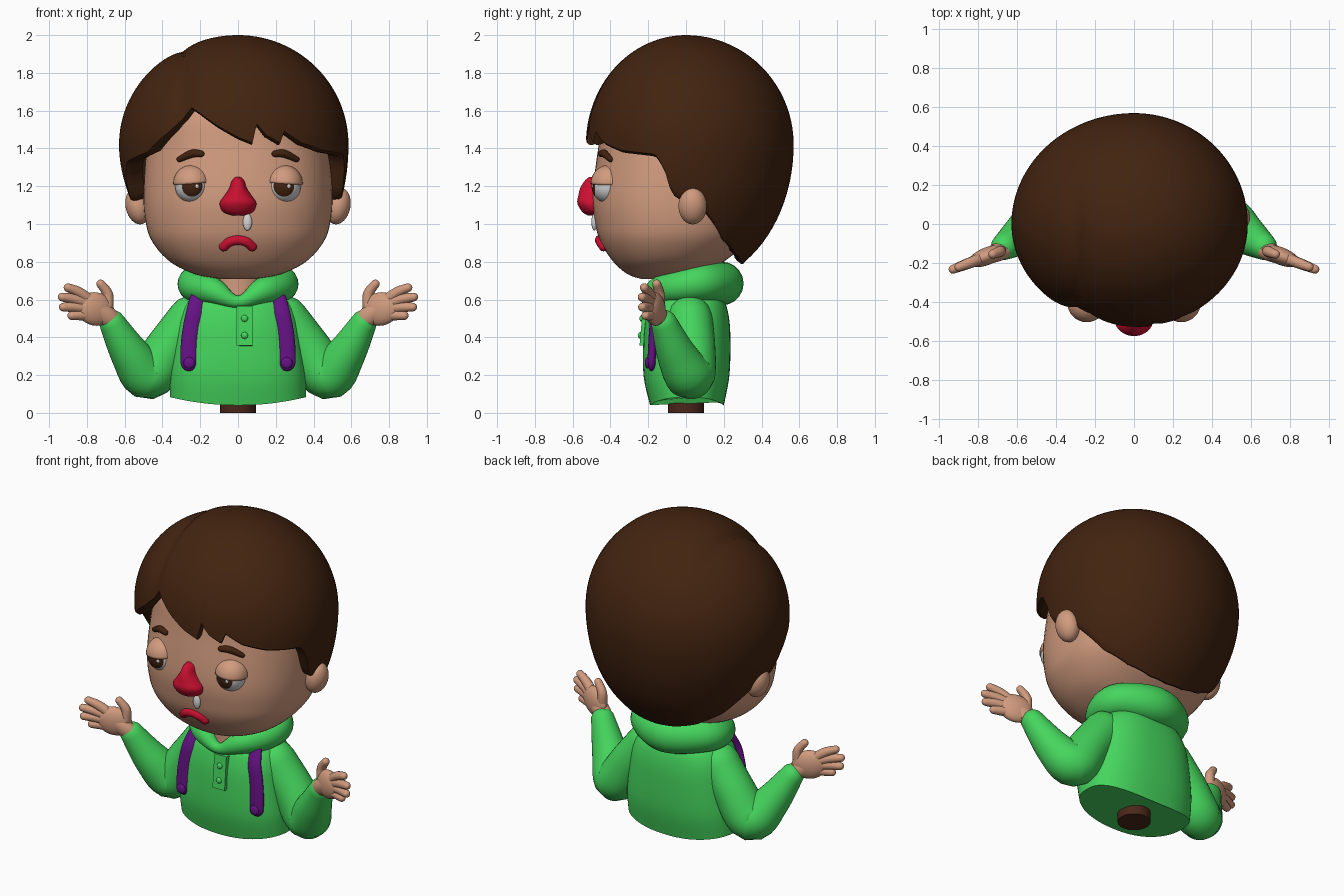
import bpy, bmesh
from math import sin, cos, pi, acos, radians, exp
from mathutils import Vector

if "Cube" in bpy.data.objects:
    bpy.data.objects.remove(bpy.data.objects["Cube"])


def material(name, r, g, b):
    m = bpy.data.materials.new(name)
    m.use_nodes = True
    m.diffuse_color = (r, g, b, 1)
    for node in m.node_tree.nodes:
        if node.type == 'BSDF_PRINCIPLED':
            node.inputs["Base Color"].default_value = (r, g, b, 1)
    return m


skin = material("skin", .64, .33, .21)
brown = material("hair brown", .055, .017, .005)
green = material("hoodie green", .06, .67, .11)
purple = material("strap purple", .13, .006, .23)
red = material("red", .6, .005, .03)
white = material("eye white", .66, .66, .66)
wood = material("peg brown", .07, .02, .01)


def finish(ob, name, mat, angle=50):
    ob.name = ob.data.name = name
    ob.data.materials.append(mat)
    bpy.ops.object.select_all(action='DESELECT')
    ob.select_set(True)
    bpy.context.view_layer.objects.active = ob
    bpy.ops.object.shade_smooth_by_angle(angle=radians(angle))
    return ob


def grid(name, rows, mat, ring=False, caps=(True, True)):
    """Skin a list of closed rings."""
    bm = bmesh.new()
    vs = [[bm.verts.new(p) for p in row] for row in rows]
    for a, b in zip(vs, vs[1:] + ([vs[0]] if ring else [])):
        for i in range(len(a)):
            bm.faces.new((a[i - 1], a[i], b[i], b[i - 1]))
    if not ring:
        for row, use in zip((vs[0], vs[-1]), caps):
            if use:
                bm.faces.new(row)
    bmesh.ops.recalc_face_normals(bm, faces=bm.faces)
    me = bpy.data.meshes.new(name)
    bm.to_mesh(me)
    bm.free()
    ob = bpy.data.objects.new(name, me)
    bpy.context.collection.objects.link(ob)
    return finish(ob, name, mat)


def smooth(pts, k, closed=False):
    """Smooth curve through the points."""
    pts = [Vector(p) for p in pts]
    n = len(pts)
    get = lambda i: pts[i % n] if closed else pts[max(0, min(n - 1, i))]
    out = []
    for i in range(n if closed else n - 1):
        a, b, c, d = (get(i + j) for j in (-1, 0, 1, 2))
        for j in range(k):
            t = j / k
            out.append(.5 * (2 * b + (c - a) * t + (2 * a - 5 * b + 4 * c - d) * t * t
                             + (3 * b - a - 3 * c + d) * t ** 3))
    return out if closed else out + [pts[-1]]


def tube(name, pts, mat, closed=False, ref=(0, 1, 0), flat=1, sides=20):
    """Tube through (x, y, z, radius) points with rounded ends."""
    path = smooth(pts, 6, closed)
    n = len(path)
    rows = []

    def add(p, d, r, thick):
        side = d.cross(Vector(ref)).normalized()
        up = side.cross(d).normalized() * flat
        rows.append([p + side * r * cos(a) + up * thick * sin(a)
                     for a in (2 * pi * i / sides for i in range(sides))])

    for i, q in enumerate(path):
        nxt = path[(i + 1) % n] if closed or i < n - 1 else q
        prv = path[i - 1] if closed or i else q
        d = (nxt - prv).xyz.normalized()
        turns = [0]
        if not closed and i == 0:
            turns = [-85, -65, -45, -22, 0]
        elif not closed and i == n - 1:
            turns = [0, 22, 45, 65, 85]
        for t in map(radians, turns):
            add(q.xyz + d * q.w * sin(t), d, q.w * cos(t), q.w * cos(t))
    return grid(name, rows, mat, closed)


def loft(name, rings, mat, n=2.3, bend=None):
    """Stack of rounded sections given as (z, half width, front y, back y)."""
    rows = []
    for z, rx, yf, yb in smooth(rings, 5):
        row = []
        for i in range(56):
            a = 2 * pi * i / 56
            u, v = (abs(w) ** (2 / n) * (1 if w > 0 else -1) for w in (cos(a), sin(a)))
            p = Vector((rx * u, (yf + yb) / 2 + (yb - yf) / 2 * v, z))
            if bend:
                p.z += bend(p)
            row.append(p)
        rows.append(row)
    return grid(name, rows, mat)


def front(rings, x, z, n=2.3):
    """Front y of a loft at x, z."""
    for a, b in zip(rings, rings[1:]):
        if a[0] <= z <= b[0]:
            t = (z - a[0]) / (b[0] - a[0])
            rx, yf, yb = (a[i] + (b[i] - a[i]) * t for i in (1, 2, 3))
            return (yf + yb) / 2 - (yb - yf) / 2 * max(0, 1 - abs(x / rx) ** n) ** (1 / n)


def ball(name, loc, scale, mat, rot=(0, 0, 0)):
    bpy.ops.mesh.primitive_uv_sphere_add(segments=32, ring_count=24, radius=1, location=loc, rotation=rot)
    ob = bpy.context.object
    ob.scale = scale
    return finish(ob, name, mat)


def cylinder(name, loc, r, depth, mat, rot=(0, 0, 0)):
    bpy.ops.mesh.primitive_cylinder_add(vertices=32, radius=r, depth=depth, location=loc, rotation=rot)
    return finish(bpy.context.object, name, mat)


# Head and neck
head = [(.71, .1, -.24, .0), (.735, .23, -.31, .09), (.8, .36, -.385, .2), (.9, .45, -.45, .32),
        (1.0, .487, -.48, .39), (1.15, .5, -.495, .44), (1.4, .485, -.465, .47),
        (1.6, .45, -.43, .45), (1.8, .28, -.28, .3), (1.88, .08, -.1, .1)]
loft("head", head, skin)
cylinder("neck", (0, -.04, .66), .14, .24, skin)

# Hair: a dome that ends at a height set by the direction
hairline = [(-180, .8), (-160, .81), (-138, .85), (-118, .93), (-99, 1.1), (-84, 1.14), (-78, 1.25),
            (-70, 1.33), (-50, 1.38), (-36, 1.49), (-25, 1.62), (-20, 1.59), (-10, 1.52), (0, 1.46),
            (7.5, 1.43), (10, 1.53), (15, 1.47), (22.5, 1.43), (25, 1.49), (35, 1.43), (50, 1.39),
            (72, 1.37), (77, 1.3), (81, 1.17), (90, 1.12), (99, 1.1), (118, .93), (138, .85),
            (160, .81), (180, .8)]


def edge(deg):
    for (a, za), (b, zb) in zip(hairline, hairline[1:]):
        if a <= deg <= b:
            return za + (zb - za) * (deg - a) / (b - a)


def hair_point(deg, f):
    t, low = radians(deg), f > pi / 2
    s = sin(f)
    rx = .585 if deg > 0 else .585 + .045 * (s ** 8 if low else 1)
    p = Vector((rx * sin(t) * (s ** .8 if low else s),
                -(.53 if abs(deg) < 90 else .57) * cos(t) * s, (.74 if low else .58) * cos(f)))
    # parting groove that fades to the back
    fade = max(0, min(1, (.3 - p.y) / .4))
    p *= 1 - .05 * fade * exp(-abs(p.x + .3) / .05)
    return p + Vector((0, 0, 1.42))


columns = [-180 + 2.5 * i for i in range(144)]
ends = []
for deg in columns:
    h = edge(deg) - 1.42
    ends.append(acos(h / (.58 if h > 0 else .74)))
rows = [[hair_point(d, e * max(.01, k / 36)) for d, e in zip(columns, ends)] for k in range(37)]
rim = rows[-1]
for k, drop in ((.97, .012), (.93, .01), (.85, -.01)):
    rows.append([Vector((p.x * k, p.y * k, p.z - drop)) for p in rim])
grid("hair", rows, brown, caps=(True, False))

# Face
loft("nose", [(1.045, .03, -.52, -.45), (1.065, .08, -.55, -.42), (1.11, .097, -.575, -.42),
              (1.15, .072, -.57, -.42), (1.19, .046, -.56, -.42), (1.23, .033, -.535, -.42),
              (1.25, .012, -.51, -.44)], red, 2)
mouth = [(-.075, .88), (-.045, .905), (0, .915), (.045, .905), (.075, .88)]
tube("mouth", [(x, front(head, x, z) - .005, z, .025) for x, z in mouth], red, flat=.9)
ball("tear", (.05, front(head, .05, 1.01) - .005, 1.01), (.024, .016, .045), white)

for s, side in ((1, "left"), (-1, "right")):
    eye = ball(side + "_eye", (s * .243, -.41, 1.2), (.09, .09, .09), white, (pi / 2, 0, 0))
    eye.data.materials.append(brown)
    for poly in eye.data.polygons:
        poly.material_index = int(poly.center.z > .77)
    ball(side + "_eye_glint", (s * .243 + .025, -.494, 1.2), (.011, .006, .011), white)
    lid = ball(side + "_eyelid", (s * .243, -.405, 1.213), (.1, .1, .1), skin, (0, s * radians(4), 0))
    bm = bmesh.new()
    bm.from_mesh(lid.data)
    cut = bmesh.ops.bisect_plane(bm, geom=bm.verts[:] + bm.edges[:] + bm.faces[:], dist=.0001,
                                 plane_co=(0, 0, .001), plane_no=(0, 0, 1), clear_inner=True)
    bmesh.ops.holes_fill(bm, edges=[e for e in bm.edges if e.is_boundary])
    bm.to_mesh(lid.data)
    bm.free()
    brow = [(.195, 1.372, .017), (.245, 1.372, .021), (.31, 1.342, .015)]
    tube(side + "_eyebrow", [(s * x, front(head, x, z) - .008, z, r) for x, z, r in brow], brown, flat=.9)
    ball(side + "_ear", (s * .53, .035, 1.095), (.065, .075, .098), skin, (0, s * radians(12), 0))

# Hoodie body, hood and button strip
torso = [(.04, .36, -.19, .2), (.2, .36, -.225, .23), (.4, .335, -.225, .235), (.52, .31, -.21, .225),
         (.6, .26, -.18, .2), (.66, .16, -.1, .15)]
loft("torso", torso, green, 2.5, lambda p: .05 * (p.x / .36) ** 2 * max(0, 1 - p.z / .3))
half = [(.13, -.15, .645, .07), (.22, -.03, .67, .085), (.2, .1, .69, .1)]
tube("hood", [(0, -.195, .588, .032)] + half + [(0, .19, .685, .115)]
     + [(-x, y, z, r) for x, y, z, r in reversed(half)], green, True, (0, 0, 1))
bpy.ops.mesh.primitive_cube_add(size=1, location=(.035, -.217, .46), rotation=(radians(-5), 0, 0))
strip = bpy.context.object
strip.scale = (.085, .04, .21)
finish(strip, "button_strip", green)
for z in (.41, .5):
    ball("button", (.035, -.242 + (z - .41) * .09, z), (.018, .012, .018), green)

# Straps, arms and hands
for s, side in ((1, "left"), (-1, "right")):
    strap = [(.258, .268), (.256, .36), (.245, .45), (.228, .53), (.21, .6)]
    tube(side + "_strap", [(s * x, front(torso, x, z, 2.5) - .006, z, .047) for x, z in strap],
         purple, flat=.5)
    ball(side + "_strap_button", (s * .258, front(torso, .258, .265, 2.5) - .03, .265),
         (.03, .013, .03), purple)
    arm = [(.25, .02, .5, .12), (.36, .03, .35, .125), (.475, .02, .2, .13), (.57, -.05, .31, .105),
           (.665, -.115, .475, .07)]
    tube(side + "_sleeve", [(s * x, y, z, r) for x, y, z, r in arm], green, sides=32)
    ball(side + "_palm", (s * .755, -.165, .55), (.105, .045, .088), skin, (0, s * radians(-12), s * radians(-22)))
    depth = lambda x: -.13 - .38 * (x - .66)
    tube(side + "_wrist", [(s * x, depth(x), z, r) for x, z, r in
                           ((.66, .48, .052), (.7, .515, .055), (.75, .55, .05))], skin, flat=.85)
    fingers = {"index": [(.77, .585), (.84, .637), (.9, .663)], "middle": [(.78, .57), (.86, .6), (.93, .613)],
               "ring": [(.78, .55), (.86, .56), (.925, .56)], "little": [(.77, .52), (.83, .518), (.88, .515)],
               "thumb": [(.69, .565), (.69, .63), (.727, .683)]}
    for finger, pts in fingers.items():
        width = (.03, .028, .023)
        tube(f"{side}_{finger}_finger", [(s * x, depth(x), z, r) for (x, z), r in zip(pts, width)],
             skin, sides=14)

# Peg under the body
cylinder("peg", (0, 0, .035), .095, .07, wood)
